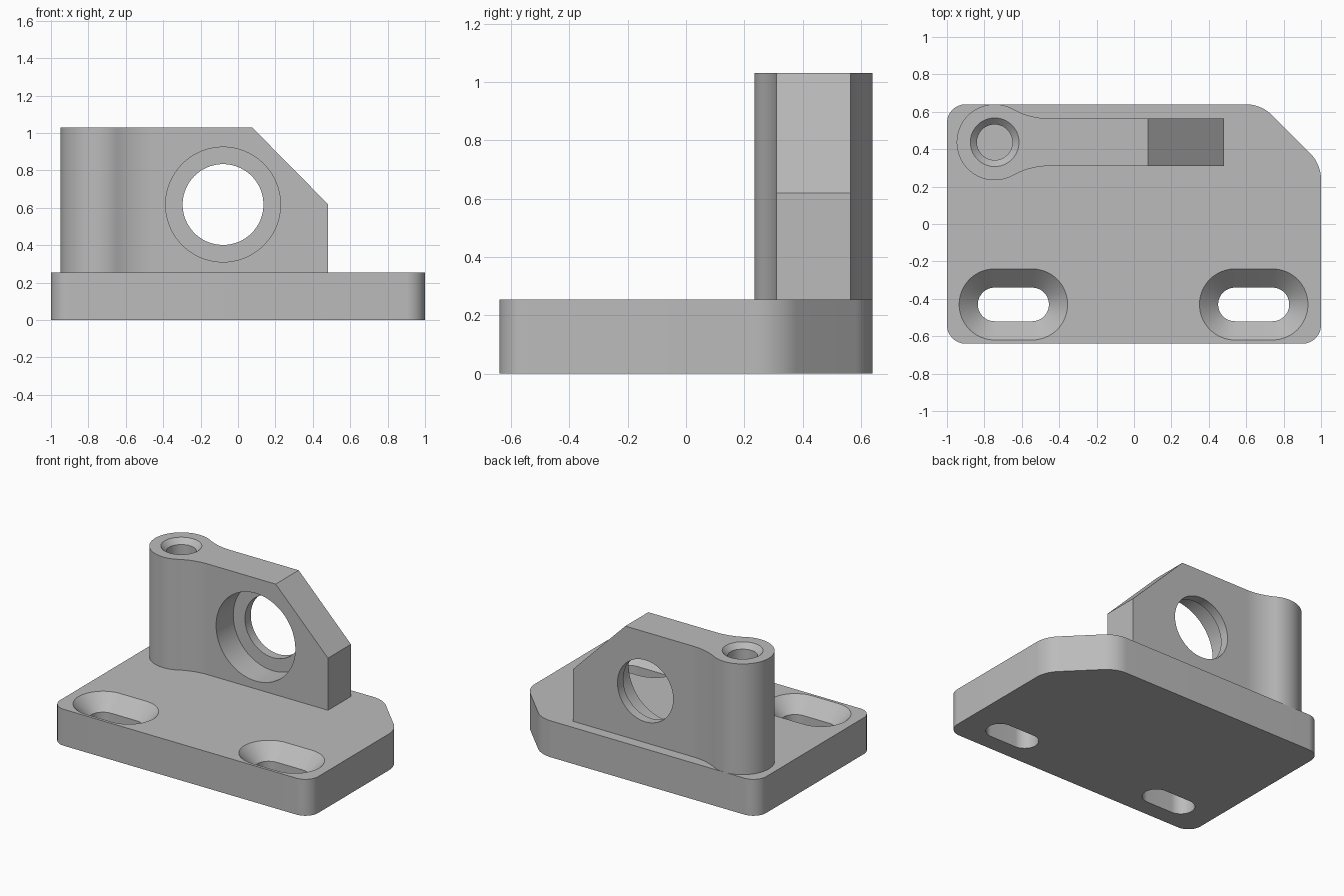
import bpy, bmesh
from math import cos, sin, pi, tan, atan2, sqrt, radians
from mathutils import Vector

cube = bpy.data.objects.get("Cube")
if cube:
    bpy.data.objects.remove(cube, do_unlink=True)

metal = bpy.data.materials.new("grey metal")
metal.use_nodes = True
grey = (0.5, 0.5, 0.5, 1)
metal.diffuse_color = grey
metal.node_tree.nodes["Principled BSDF"].inputs["Base Color"].default_value = grey

BASE_TOP, TOP = 0.255, 1.03


def arc(cx, cy, r, a0, a1, n=16):
    return [(cx + r * cos(a0 + (a1 - a0) * i / n), cy + r * sin(a0 + (a1 - a0) * i / n))
            for i in range(n + 1)]


def circle(cx, cy, r, n=96):
    return arc(cx, cy, r, 0, 2 * pi, n)[:-1]


def slot(cx, cy, half, r):
    return arc(cx + half, cy, r, -pi / 2, pi / 2, 32) + arc(cx - half, cy, r, pi / 2, 3 * pi / 2, 32)


def rounded(corners):
    """Counter-clockwise polygon with a fillet radius at each corner."""
    pts = []
    for i, (x, y, r) in enumerate(corners):
        p = Vector((x, y))
        a = (Vector(corners[i - 1][:2]) - p).normalized()
        b = (Vector(corners[(i + 1) % len(corners)][:2]) - p).normalized()
        half = a.angle(b) / 2
        c = p + (a + b).normalized() * r / sin(half)
        start = p + a * r / tan(half) - c
        a0 = atan2(start.y, start.x)
        pts += arc(c.x, c.y, r, a0, a0 + pi - 2 * half)
    return pts


def loft(name, rings, along_y=False):
    """Solid through equal-sized outlines, each given as (points, level)."""
    bm = bmesh.new()
    loops = [[bm.verts.new((u, h, v) if along_y else (u, v, h)) for u, v in pts]
             for pts, h in rings]
    for lo, hi in zip(loops, loops[1:]):
        for i in range(len(lo)):
            bm.faces.new((lo[i - 1], lo[i], hi[i], hi[i - 1]))
    bm.faces.new(loops[0])
    bm.faces.new(loops[-1])
    bmesh.ops.recalc_face_normals(bm, faces=bm.faces)
    mesh = bpy.data.meshes.new(name)
    bm.to_mesh(mesh)
    bm.free()
    mesh.materials.append(metal)
    obj = bpy.data.objects.new(name, mesh)
    bpy.context.collection.objects.link(obj)
    return obj


def cut(obj, cutters):
    bpy.ops.object.select_all(action="DESELECT")
    bpy.context.view_layer.objects.active = obj
    obj.select_set(True)
    for c in cutters:
        mod = obj.modifiers.new("cut", "BOOLEAN")
        mod.operation, mod.solver, mod.object = "DIFFERENCE", "EXACT", c
        bpy.ops.object.modifier_apply(modifier=mod.name)
    for c in cutters:
        bpy.data.objects.remove(c, do_unlink=True)
    bpy.ops.object.shade_smooth_by_angle(angle=radians(25))


# Base plate with one clipped corner and two countersunk slots
outline = rounded([(-1, -0.64, 0.1), (1, -0.64, 0.1), (1, 0.32, 0.2),
                   (0.68, 0.64, 0.2), (-1, 0.64, 0.1)])
base = loft("base_plate", [(outline, 0), (outline, BASE_TOP)])
slots = []
for x in (-0.645, 0.64):
    rings = [(0.09, -0.05), (0.09, BASE_TOP - 0.1), (0.2, BASE_TOP + 0.01)]
    slots.append(loft("slot_cutter", [(slot(x, -0.43, 0.1, r), z) for r, z in rings]))
cut(base, slots)

# Upright: round boss blended into a flat wall
bx, by, br, half, fillet = -0.745, 0.437, 0.203, 0.127, 0.4
dx = sqrt((fillet + br) ** 2 - (half + fillet) ** 2)
t = atan2(half + fillet, dx)
plan = [(0.48, by - half), (0.48, by + half)]
plan += arc(bx + dx, by + half + fillet, fillet, -pi / 2, t - pi)
plan += arc(bx, by, br, t, 2 * pi - t, 64)[1:-1]
plan += arc(bx + dx, by - half - fillet, fillet, pi - t, pi / 2)
upright = loft("upright_wall", [(plan, BASE_TOP), (plan, TOP)])

# Sloped corner, stepped bore and countersunk pin hole
slope = [(0.075, TOP), (0.48, 0.62), (0.58, 0.52), (0.58, 1.2), (-0.093, 1.2)]
corner = loft("corner_cutter", [(slope, 0), (slope, 0.8)], True)
front = by - half
steps = [(0.307, front - 0.1), (0.307, front + 0.19), (0.216, front + 0.19), (0.216, 0.8)]
bore = loft("bore_cutter", [(circle(-0.08, 0.617, r), y) for r, y in steps], True)
steps = [(0.095, TOP - 0.5), (0.095, TOP - 0.035), (0.14, TOP + 0.01)]
pin = loft("pin_cutter", [(circle(bx, by, r), z) for r, z in steps])
cut(upright, [corner, bore, pin])
